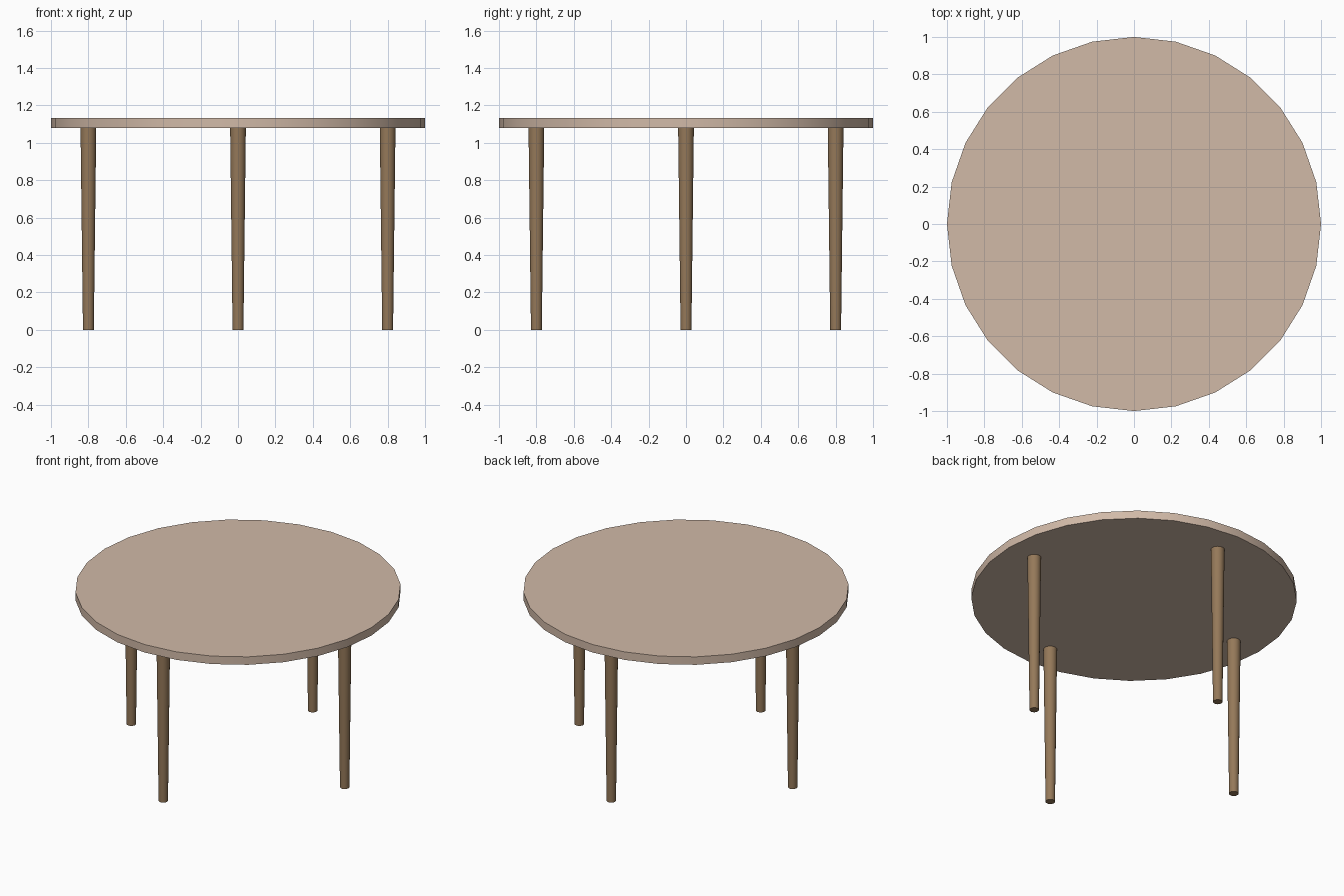
import bpy
from math import radians, cos, sin, pi

if "Cube" in bpy.data.objects:
    bpy.data.objects.remove(bpy.data.objects["Cube"])


def material(name, color):
    mat = bpy.data.materials.new(name)
    mat.diffuse_color = (*color, 1)
    mat.use_nodes = True
    mat.node_tree.nodes["Principled BSDF"].inputs["Base Color"].default_value = mat.diffuse_color
    return mat


def cone(name, sides, r_bottom, r_top, z0, z1, xy, mat):
    bpy.ops.mesh.primitive_cone_add(
        vertices=sides, radius1=r_bottom, radius2=r_top, depth=z1 - z0,
        end_fill_type='NGON', location=(*xy, (z0 + z1) / 2))
    obj = bpy.context.object
    obj.name = name
    obj.data.materials.append(mat)
    bpy.ops.object.shade_smooth_by_angle(angle=radians(30))
    return obj


light_wood = material("light_wood", (0.64, 0.49, 0.39))
dark_wood = material("dark_wood", (0.30, 0.19, 0.10))

# Round table top with 28 sides
TOP_UNDERSIDE, TOP_SURFACE = 1.08, 1.134
cone("table_top", 28, 1.0, 1.0, TOP_UNDERSIDE, TOP_SURFACE, (0, 0), light_wood)

# Four tapered legs, one on each axis
LEG_OFFSET = 0.8
for i, side in enumerate(("right", "back", "left", "front")):
    a = i * pi / 2
    cone(f"{side}_leg", 28, 0.029, 0.042, 0, TOP_UNDERSIDE,
         (LEG_OFFSET * cos(a), LEG_OFFSET * sin(a)), dark_wood)
